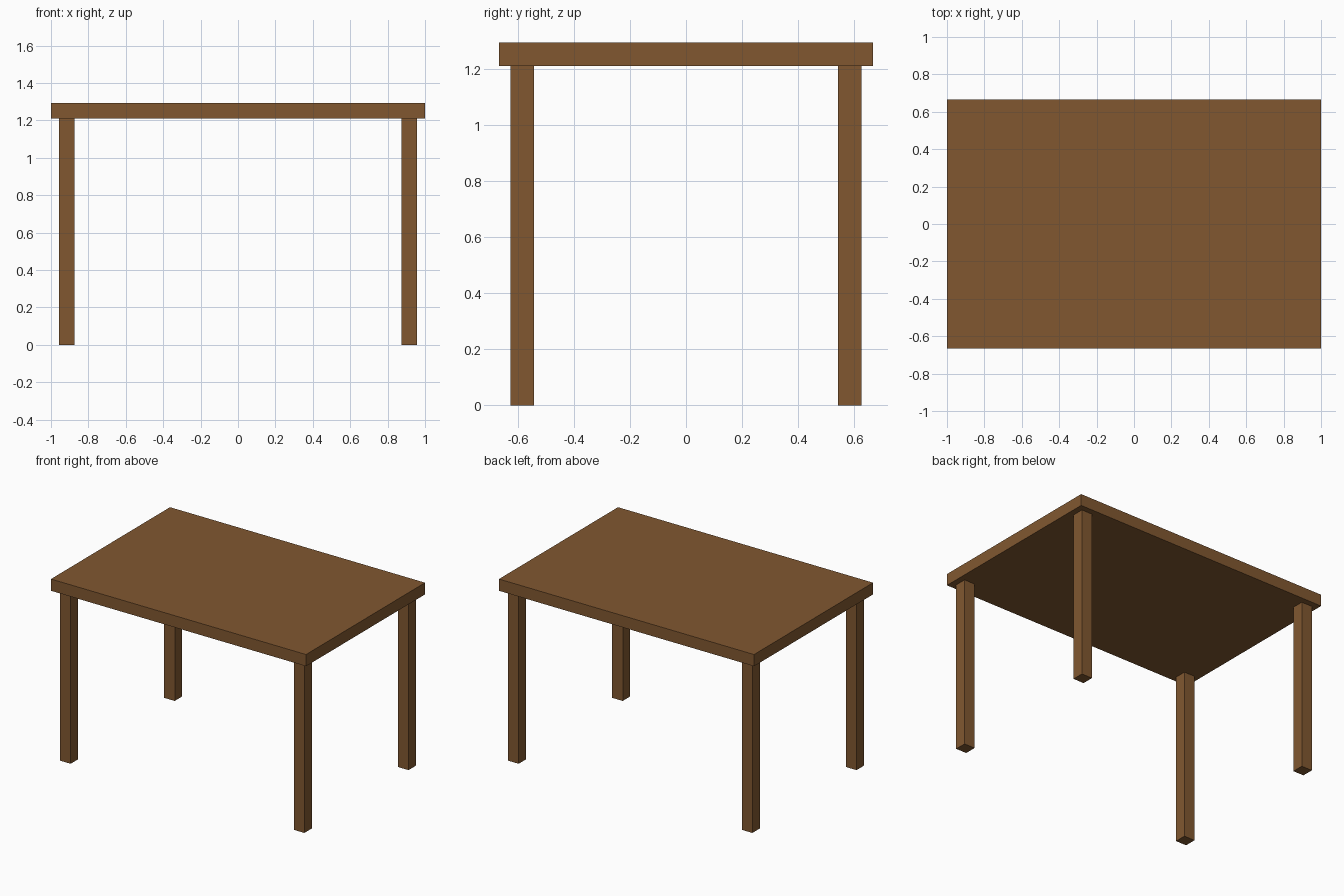
import bpy

if "Cube" in bpy.data.objects:
    bpy.data.objects.remove(bpy.data.objects["Cube"])

wood = bpy.data.materials.new("wood")
wood.diffuse_color = (0.22, 0.097, 0.03, 1)
wood.use_nodes = True
wood.node_tree.nodes["Principled BSDF"].inputs["Base Color"].default_value = wood.diffuse_color

LENGTH, WIDTH, HEIGHT = 2.0, 1.333, 1.292
THICK = 0.083      # tabletop thickness and leg width
OVERHANG = 0.042   # tabletop edge to outer leg face


def box(name, centre, size):
    bpy.ops.mesh.primitive_cube_add(size=1, location=centre)
    obj = bpy.context.object
    obj.name = name
    obj.scale = size
    bpy.ops.object.transform_apply(location=False, rotation=False, scale=True)
    obj.data.materials.append(wood)
    return obj


# Tabletop
box("tabletop", (0, 0, HEIGHT - THICK / 2), (LENGTH, WIDTH, THICK))

# Four square legs, inset from the corners
leg_height = HEIGHT - THICK
leg_x = LENGTH / 2 - OVERHANG - THICK / 2
leg_y = WIDTH / 2 - OVERHANG - THICK / 2
for y_name, sy in (("front", -1), ("back", 1)):
    for x_name, sx in (("left", -1), ("right", 1)):
        box(f"{y_name}_{x_name}_leg", (sx * leg_x, sy * leg_y, leg_height / 2),
            (THICK, THICK, leg_height))
